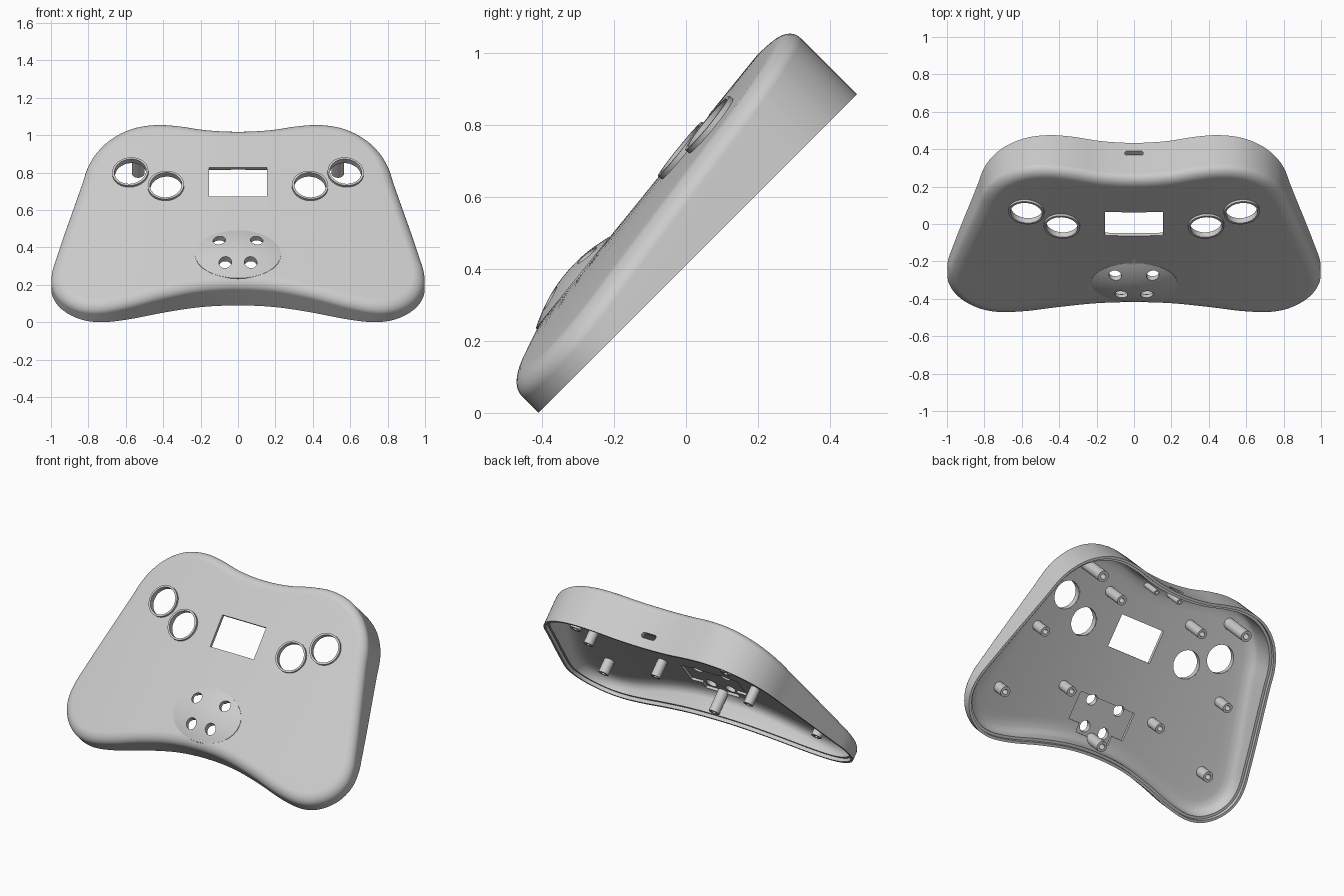
import bpy, bmesh, math
from mathutils import Matrix, Vector

if "Cube" in bpy.data.objects:
    bpy.data.objects.remove(bpy.data.objects["Cube"], do_unlink=True)

SLOPE = 0.105                                   # top face rises toward the back
CROWN = 0.075                                   # and falls away toward the sides
WORLD = Matrix.Translation((0, -0.205, 0.205)) @ Matrix.Rotation(math.radians(45), 4, 'X')

grey = bpy.data.materials.new("light_grey_plastic")
grey.use_nodes = True
grey.diffuse_color = (0.6, 0.6, 0.6, 1)
grey.node_tree.nodes["Principled BSDF"].inputs["Base Color"].default_value = (0.6, 0.6, 0.6, 1)


def top(x, u):
    return 0.185 + SLOPE * u - CROWN * x * x


def on_top(x, u, h=0.0):
    """Frame lying on the crowned top face."""
    return (Matrix.Translation((x, u, top(x, u)))
            @ Matrix.Rotation(math.atan(2 * CROWN * x), 4, 'Y')
            @ Matrix.Rotation(math.atan(SLOPE), 4, 'X') @ Matrix.Translation((0, 0, h)))


def make(name, bm):
    bmesh.ops.recalc_face_normals(bm, faces=bm.faces)
    if bm.calc_volume(signed=True) < 0:
        bmesh.ops.reverse_faces(bm, faces=bm.faces)
    me = bpy.data.meshes.new(name)
    bm.to_mesh(me)
    bm.free()
    me.materials.append(grey)
    ob = bpy.data.objects.new(name, me)
    ob.matrix_world = WORLD
    bpy.context.collection.objects.link(ob)
    return ob


def activate(ob):
    bpy.ops.object.select_all(action='DESELECT')
    ob.select_set(True)
    bpy.context.view_layer.objects.active = ob


def smooth(ob):
    activate(ob)
    bpy.ops.object.shade_smooth_by_angle(angle=math.radians(32))
    ob.modifiers.new("weighted", 'WEIGHTED_NORMAL').keep_sharp = True


def loft(bm, rings, closed=False):
    """Skin a list of point rings, capping both ends unless closed."""
    vs = [[bm.verts.new(p) for p in r] for r in rings]
    n = len(vs[0])
    pairs = list(zip(vs, vs[1:])) + ([(vs[-1], vs[0])] if closed else [])
    for a, b in pairs:
        for i in range(n):
            j = (i + 1) % n
            bm.faces.new((a[i], a[j], b[j], b[i]))
    if not closed:
        bm.faces.new(vs[0][::-1])
        bm.faces.new(vs[-1])


def circle(r, z, n=32):
    return [Vector((r * math.cos(2 * math.pi * i / n), r * math.sin(2 * math.pi * i / n), z))
            for i in range(n)]


def lathe(name, frame, rings, closed=False):
    bm = bmesh.new()
    loft(bm, [circle(r, z) for r, z in rings], closed)
    bm.transform(frame)
    return make(name, bm)


def tube(name, frame, outer, inner, z0, z1):
    smooth(lathe(name, frame, [(outer, z0), (outer, z1), (inner, z1), (inner, z0)], True))


def box(frame, sx, sy, sz):
    bm = bmesh.new()
    bmesh.ops.create_cube(bm, size=1, matrix=frame @ Matrix.Diagonal((sx, sy, sz, 1)))
    return make("cutter", bm)


def combine(ob, tool, op='DIFFERENCE'):
    tool.hide_render = True
    mod = ob.modifiers.new("cut", 'BOOLEAN')
    mod.operation, mod.solver, mod.object = op, 'EXACT', tool
    activate(ob)
    bpy.ops.object.modifier_apply(modifier=mod.name)
    bpy.data.objects.remove(tool, do_unlink=True)


# Outline: half drawn from the back centre round to the front centre
half = [(0, .903), (.18, .917), (.32, .948), (.45, .962), (.58, .94), (.69, .875),
        (.76, .795), (.803, .71), (.833, .6), (.97, .115), (.995, .01), (.995, -.08),
        (.965, -.16), (.91, -.225), (.83, -.273), (.74, -.29), (.6, -.272), (.4, -.218),
        (.2, -.176), (0, -.163)]
ctrl = [Vector(p) for p in half] + [Vector((-x, u)) for x, u in half[-2:0:-1]]


def spline(pts, steps=4):
    """Smooth closed curve whose tangents are scaled to each chord."""
    out, n = [], len(pts)
    for i in range(n):
        a, b, c, d = (pts[(i + k) % n] for k in (-1, 0, 1, 2))
        chord = (c - b).length
        m1 = ((b - a).normalized() + (c - b).normalized()).normalized() * chord
        m2 = ((c - b).normalized() + (d - c).normalized()).normalized() * chord
        for s in range(steps):
            t = s / steps
            out.append(b + m1 * t + (3 * (c - b) - 2 * m1 - m2) * t * t
                       + (2 * (b - c) + m1 + m2) * t ** 3)
    return out


outline = spline(ctrl)
CENTRE = Vector((0, .35))


def ring(inset, height, scale=1.0):
    """Outline moved inward, then shrunk toward the centre."""
    pts, n = [], len(outline)
    for i, p in enumerate(outline):
        t = ((outline[(i + 1) % n] - p).normalized() + (p - outline[i - 1]).normalized()).normalized()
        q = CENTRE.lerp(p + Vector((t.y, -t.x)) * inset, scale)
        pts.append((q.x, q.y, height(q.x, q.y)))
    return pts


def below(d):
    return lambda x, u: top(x, u) - d


def flat(z):
    return lambda x, u: z


# Hollow shell: inner skin, stepped rim, wall, rounded shoulder, crowned top
SKIN = .02
shrink = [.05, .2, .35, .5, .65, .8, .92]
rings = [ring(.1, below(SKIN), s) for s in shrink]
rings += [ring(.1, below(SKIN)), ring(.065, below(.027)), ring(.045, below(.042)),
          ring(.032, below(.065)), ring(.032, flat(.022)), ring(.016, flat(.022)),
          ring(.016, flat(0)), ring(0, flat(0))]
for k in range(9):
    a = math.pi / 2 * k / 8
    rings.append(ring(.06 * (1 - math.cos(a)), below(.05 * (1 - math.sin(a)))))
rings += [ring(.06, below(0), s) for s in reversed(shrink)]
bm = bmesh.new()
loft(bm, rings)
shell = make("controller_shell", bm)

# Raised mound under the four small buttons
mound = [(1, -.012)] + [(r / 10, .032 * (1 - r * r / 100)) for r in range(10, 0, -1)]
combine(shell, lathe("mound", on_top(0, .035) @ Matrix.Diagonal((.23, .165, 1, 1)), mound), 'UNION')

# Pocket behind the mound
combine(shell, box(on_top(0, .05, -.04), .4, .17, .064))
combine(shell, box(on_top(0, -.05, -.04), .24, .08, .062))

# Small button holes, screen window, port slot
for x, u in ((.1, .115), (.068, -.04)):
    for side in (-1, 1):
        frame = Matrix.Translation((side * x, u, top(x, u)))
        combine(shell, lathe("cutter", frame, [(.034, -.1), (.034, .1)]))
combine(shell, box(on_top(0, .53), .31, .2, .2))
bm = bmesh.new()
slot = [Vector((p.x + math.copysign(.033, p.x), 0, p.y)) for p in circle(.017, 0, 26)]
loft(bm, [[p + Vector((0, y, .078)) for p in slot] for y in (.8, 1)])
combine(shell, make("port_cutter", bm))

# Large round holes with raised collars
for x, u in ((.575, .613), (.385, .508)):
    for side in (-1, 1):
        frame = on_top(side * x, u)
        combine(shell, lathe("cutter", frame, [(.09, -.1), (.09, .1)]))
        tube("button_collar", frame, .097, .085, -SKIN, .014)
smooth(shell)

# Screw posts inside: x, depth, length, radius
posts = [(.534, .82, .21, .034), (.3, .725, .15, .03), (.68, .39, .1, .03),
         (.757, -.016, .08, .032), (.33, .13, .1, .03), (.085, .84, .13, .017)]
posts = [(s * x, u, l, r) for x, u, l, r in posts for s in (-1, 1)] + [(0, -.09, .13, .033)]
for x, u, length, r in posts:
    tube("screw_post", Matrix.Translation((x, u, top(x, u) - .014)), r, r * .5, -length - .01, 0)
